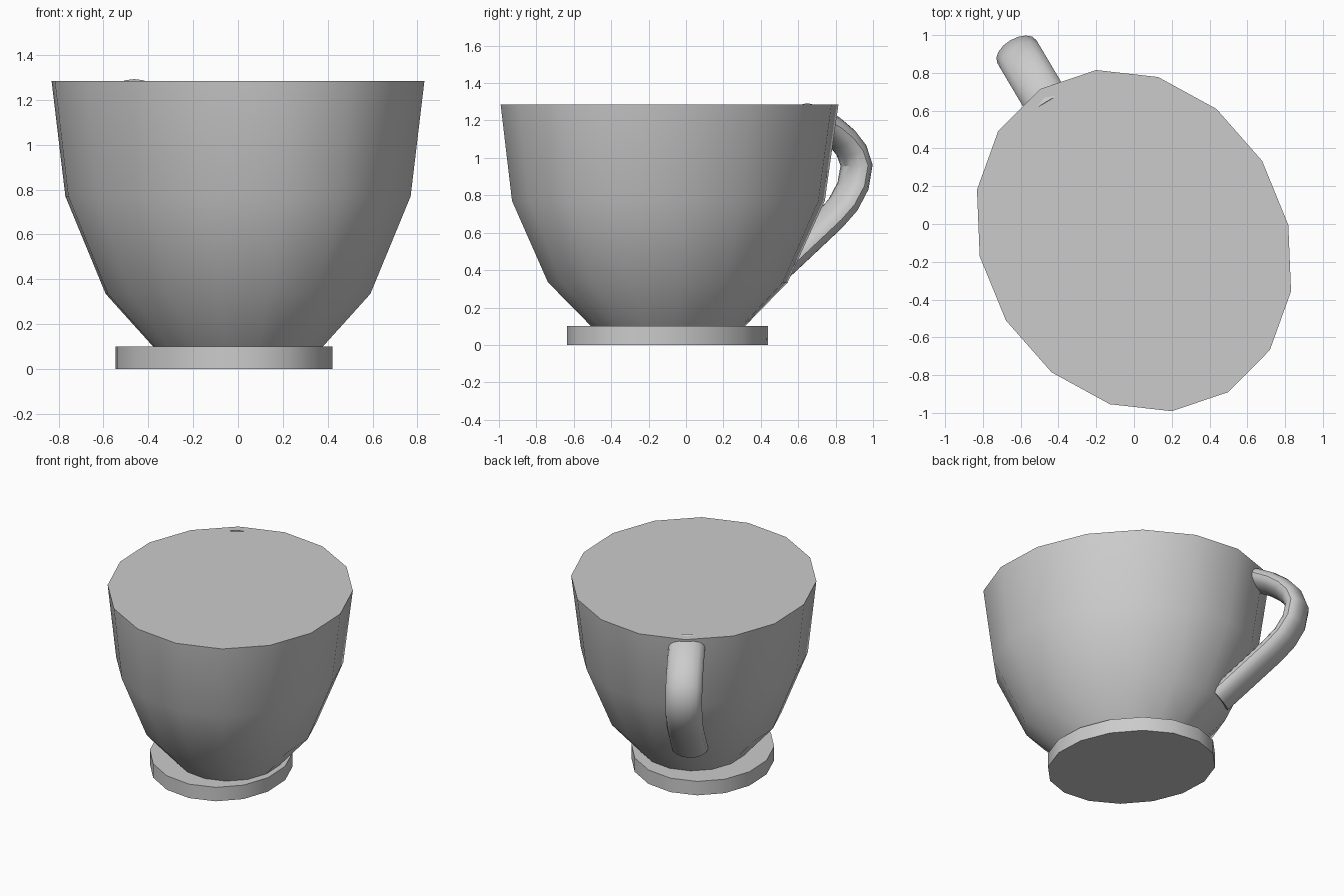
import bpy, bmesh, math
from mathutils import Vector

if "Cube" in bpy.data.objects:
    bpy.data.objects.remove(bpy.data.objects["Cube"])

# Single grey glaze
grey = bpy.data.materials.new("grey_ceramic")
grey.use_nodes = True
colour = (0.6, 0.6, 0.6, 1)
grey.diffuse_color = colour
grey.node_tree.nodes["Principled BSDF"].inputs["Base Color"].default_value = colour


def ring(centre, a, b, sides):
    """Ellipse of points around centre, spanned by the vectors a and b."""
    steps = [2 * math.pi * i / sides for i in range(sides)]
    return [centre + a * math.cos(t) + b * math.sin(t) for t in steps]


def loft(name, rings):
    """Skin a list of equal rings and close both ends."""
    bm = bmesh.new()
    loops = [[bm.verts.new(p) for p in r] for r in rings]
    n = len(loops[0])
    for low, high in zip(loops, loops[1:]):
        for i in range(n):
            j = (i + 1) % n
            bm.faces.new((low[i], low[j], high[j], high[i]))
    bm.faces.new(loops[0])
    bm.faces.new(loops[-1])
    bmesh.ops.recalc_face_normals(bm, faces=bm.faces)
    mesh = bpy.data.meshes.new(name)
    bm.to_mesh(mesh)
    bm.free()
    mesh.materials.append(grey)
    obj = bpy.data.objects.new(name, mesh)
    bpy.context.collection.objects.link(obj)
    bpy.ops.object.select_all(action='DESELECT')
    obj.select_set(True)
    bpy.context.view_layer.objects.active = obj
    bpy.ops.object.shade_smooth_by_angle(angle=math.radians(35))
    return obj


# Oval of the rim, given by two conjugate half-diameters
U = Vector((-0.20, 0.903, 0))
V = Vector((0.817, 0.083, 0))

# Bowl: (height, scale of the rim oval, centre y)
levels = [(0.095, 0.45, -0.096), (0.335, 0.71, -0.097),
          (0.77, 0.926, -0.094), (1.285, 1.0, -0.088)]
loft("cup_body", [ring(Vector((0, y, z)), U * s, V * s, 16) for z, s, y in levels])

# Foot: slightly off-centre disc
loft("foot_disc", [ring(Vector((-0.063, -0.10, z)), U * 0.595, V * 0.58, 16)
                   for z in (0, 0.1)])

# Handle: flattened tube swept along a path in a slanted vertical plane
out = Vector((-0.51, 0.86, 0)).normalized()
side = Vector((out.y, -out.x, 0))
tip = Vector((-0.62, 0.912, 0))
path = [(0.63, 1.226), (0.70, 1.20), (0.77, 1.16), (0.835, 1.105), (0.885, 1.04),
        (0.912, 0.96), (0.893, 0.85), (0.84, 0.75), (0.77, 0.67),
        (0.60, 0.51), (0.45, 0.37)]
points = [tip + out * ((y - tip.y) / out.y) + Vector((0, 0, z)) for y, z in path]
sections = []
for i, p in enumerate(points):
    along = (points[min(i + 1, len(points) - 1)] - points[max(i - 1, 0)]).normalized()
    sections.append(ring(p, side * 0.12, along.cross(side) * 0.07, 16))
loft("handle", sections)
